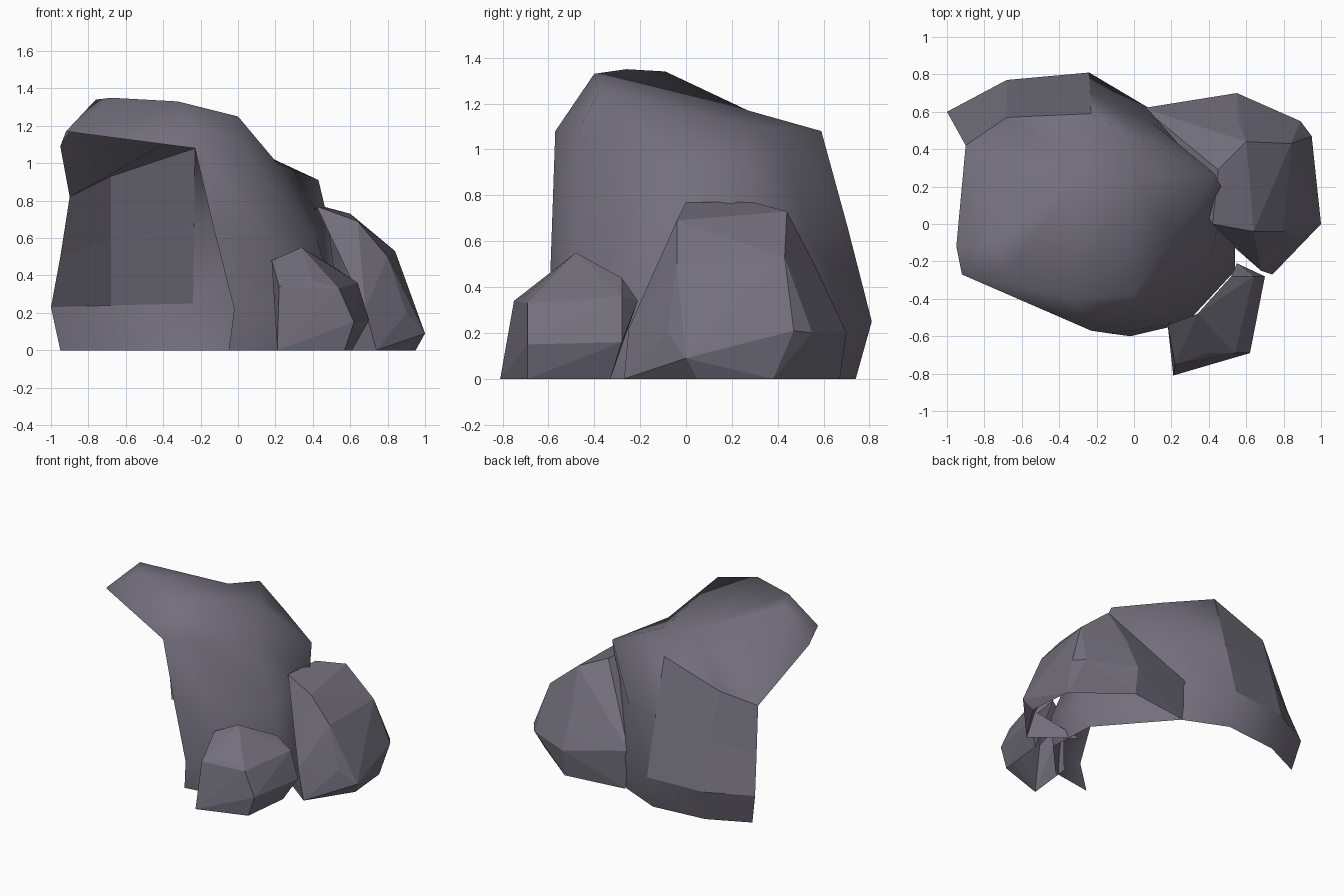
import bpy, bmesh, math
from mathutils import Vector

if "Cube" in bpy.data.objects:
    bpy.data.objects.remove(bpy.data.objects["Cube"])

stone = bpy.data.materials.new("grey stone")
stone.diffuse_color = (0.17, 0.16, 0.20, 1)
stone.use_nodes = True
stone.node_tree.nodes["Principled BSDF"].inputs["Base Color"].default_value = stone.diffuse_color


def finish(bm, name, angle):
    me = bpy.data.meshes.new(name)
    bm.to_mesh(me)
    bm.free()
    me.materials.append(stone)
    ob = bpy.data.objects.new(name, me)
    bpy.context.collection.objects.link(ob)
    bpy.ops.object.select_all(action='DESELECT')
    bpy.context.view_layer.objects.active = ob
    ob.select_set(True)
    bpy.ops.object.shade_smooth_by_angle(angle=math.radians(angle))
    return ob


# Large hollow boulder: wall columns from shoulder to ground, front rim round to left end
columns = [
    [(-.23, -.57, 1.08), (-.13, -.585, .65), (-.02, -.60, .22), (-.05, -.57, 0)],
    [(.02, -.47, 1.08), (.17, -.50, .60), (.28, -.53, .22), (.27, -.52, 0)],
    [(.21, -.09, 1.00), (.42, -.16, .60), (.54, -.25, .22), (.52, -.25, 0)],
    [(.43, .27, .91), (.48, .17, .70), (.54, .12, .22), (.50, .12, 0)],
    [(.10, .43, 1.00), (.10, .54, .60), (.08, .62, .25), (.08, .60, 0)],
    [(-.23, .59, 1.08), (-.235, .705, .66), (-.24, .81, .25), (-.24, .74, 0)],
    [(-.68, .57, .93), (-.68, .67, .59), (-.68, .77, .24), (-.65, .70, 0)],
    [(-.90, .42, .82), (-.95, .51, .50), (-1.0, .60, .23), (-.95, .56, 0)],
]
crown = {
    'rim': (-.92, -.27, 1.17), 'side': (-.95, -.12, 1.09), 'left': (-.76, -.09, 1.34),
    'peak': (-.68, -.26, 1.35), 'front': (-.32, -.40, 1.33),
    'right': (0, -.38, 1.25), 'ridge': (0, .25, 1.11), 'back': (-.27, .27, 1.17),
}
bm = bmesh.new()
cols = [[bm.verts.new(p) for p in c] for c in columns]
for a, b in zip(cols, cols[1:]):
    for i in range(3):
        bm.faces.new((a[i], a[i + 1], b[i + 1], b[i]))
key = {k: bm.verts.new(p) for k, p in crown.items()}
key.update({i: c[0] for i, c in enumerate(cols)})
# Roof, overhanging the open front left corner
for f in [('rim', 0, 'front'), ('rim', 'front', 'peak'), ('rim', 'peak', 'left', 'side'),
          ('side', 'left', 7), ('left', 'back', 7), (7, 'back', 6), ('back', 5, 6),
          ('left', 'peak', 'back'), ('peak', 'front', 'back'),
          ('front', 'ridge', 'back'), ('front', 'right', 'ridge'),
          ('back', 'ridge', 5), ('ridge', 4, 5), ('ridge', 3, 4),
          ('right', 2, 'ridge'), (2, 3, 'ridge'),
          ('right', 1, 2), ('front', 0, 1, 'right')]:
    bm.faces.new([key[k] for k in f])
bmesh.ops.recalc_face_normals(bm, faces=bm.faces)
if sum(f.normal.z * f.calc_area() for f in bm.faces) < 0:
    bmesh.ops.reverse_faces(bm, faces=bm.faces)
boulder = finish(bm, "large_boulder", 75)
# Crisp borders round the back panel
me = boulder.data
for e in me.edges:
    a, b = (me.vertices[v].co for v in e.vertices)
    if all(p.y > .41 and p.x < -.2 and p.z > .2 for p in (a, b)):
        e.use_edge_sharp = True


# Smaller rocks: faceted hulls, open underneath and where they meet the boulder
def rock(name, points, inward):
    bm = bmesh.new()
    for p in points:
        bm.verts.new(p)
    bmesh.ops.convex_hull(bm, input=bm.verts)
    bmesh.ops.recalc_face_normals(bm, faces=bm.faces)
    d = Vector(inward).normalized()
    gone = [f for f in bm.faces if f.normal.z < -.9 or f.normal.dot(d) > .8]
    bmesh.ops.delete(bm, geom=gone, context='FACES')
    loose = [v for v in bm.verts if not v.link_faces]
    bmesh.ops.delete(bm, geom=loose, context='VERTS')
    finish(bm, name, 4)


rock("right_rock", [
    (.42, 0, .77), (.45, .29, .77), (.64, -.04, .69), (.60, .44, .73),
    (.80, -.04, .50), (.84, .43, .53), (.90, -.08, .20), (.95, .47, .21),
    (1.0, 0, .09), (.95, .05, 0), (.92, .38, 0), (.89, .55, .20),
    (.55, .57, .48), (.55, .70, .20), (.55, .67, 0), (.05, .62, .30),
    (.08, .61, 0), (.74, -.27, 0), (.68, -.25, .22), (.45, -.05, 0)], (-1, -.2, 0))

rock("front_rock", [
    (.21, -.81, 0), (.22, -.75, .34), (.18, -.54, .48), (.40, -.69, .37),
    (.34, -.48, .55), (.54, -.69, .33), (.62, -.69, .15), (.57, -.69, 0),
    (.52, -.28, .44), (.64, -.28, .36), (.70, -.28, .16), (.61, -.33, 0),
    (.55, -.21, .34), (.25, -.45, 0)], (-.6, 1, 0))
